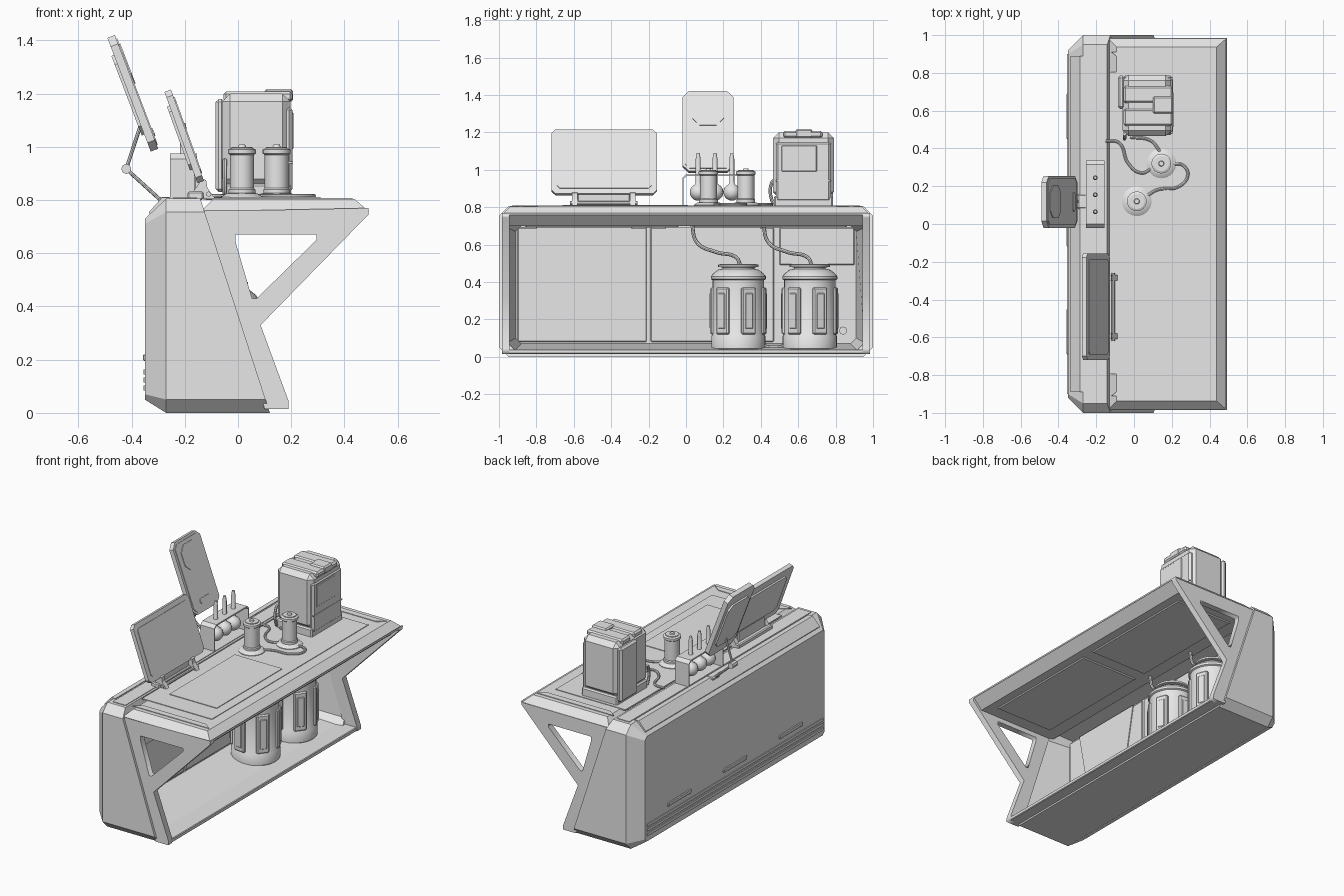
import bpy, bmesh, math
from mathutils import Matrix, Vector

old = bpy.data.objects.get("Cube")
if old:
    bpy.data.objects.remove(old, do_unlink=True)

grey = bpy.data.materials.new("light_grey")
grey.use_nodes = True
grey.diffuse_color = (.8, .8, .8, 1)
grey.node_tree.nodes["Principled BSDF"].inputs["Base Color"].default_value = (.8, .8, .8, 1)


def add_mesh(name, mesh, smooth=False):
    part = bpy.data.objects.new(name, mesh)
    bpy.context.collection.objects.link(part)
    mesh.materials.clear()
    mesh.materials.append(grey)
    if smooth:
        bpy.ops.object.select_all(action="DESELECT")
        part.select_set(True)
        bpy.context.view_layer.objects.active = part
        bpy.ops.object.shade_smooth_by_angle(angle=math.radians(35))
    return part


def finish(name, bm, smooth=False):
    bmesh.ops.recalc_face_normals(bm, faces=bm.faces)
    mesh = bpy.data.meshes.new(name)
    bm.to_mesh(mesh)
    bm.free()
    return add_mesh(name, mesh, smooth)


def box(name, x, y, z, bevel=0, matrix=None):
    """Box from (low, high) pairs, optionally bevelled and moved."""
    bm = bmesh.new()
    size = Matrix.Diagonal((x[1] - x[0], y[1] - y[0], z[1] - z[0], 1))
    middle = Matrix.Translation((sum(x) / 2, sum(y) / 2, sum(z) / 2))
    bmesh.ops.create_cube(bm, size=1, matrix=middle @ size)
    if bevel:
        bmesh.ops.bevel(bm, geom=bm.edges[:], offset=bevel, segments=1, affect="EDGES")
    if matrix:
        bm.transform(matrix)
    return finish(name, bm)


def prism(name, points, depth, place):
    """Extrude a flat outline by depth, with place mapping each (u, v, w)."""
    bm = bmesh.new()
    face = bm.faces.new([bm.verts.new((u, v, 0)) for u, v in points])
    top = bmesh.ops.extrude_face_region(bm, geom=[face])["geom"]
    for vert in top:
        if isinstance(vert, bmesh.types.BMVert):
            vert.co.z = depth
    for vert in bm.verts:
        vert.co = place(*vert.co)
    return finish(name, bm)


def bake_curve(name, data, matrix=None, smooth=False):
    temp = bpy.data.objects.new("temp_curve", data)
    bpy.context.collection.objects.link(temp)
    graph = bpy.context.evaluated_depsgraph_get()
    mesh = bpy.data.meshes.new_from_object(temp.evaluated_get(graph))
    bpy.data.objects.remove(temp, do_unlink=True)
    mesh.name = name
    if matrix:
        mesh.transform(matrix)
    return add_mesh(name, mesh, smooth)


def tube(name, points, radius=.009, kind="AUTO"):
    data = bpy.data.curves.new(name, "CURVE")
    data.dimensions = "3D"
    data.bevel_depth, data.bevel_resolution, data.resolution_u = radius, 2, 8
    data.use_fill_caps = True
    spline = data.splines.new("BEZIER")
    spline.bezier_points.add(len(points) - 1)
    for knot, co in zip(spline.bezier_points, points):
        knot.co = co
        knot.handle_left_type = knot.handle_right_type = kind
    return bake_curve(name, data, smooth=True)


def lathe(name, profile, centre, steps=32):
    bm = bmesh.new()
    verts = [bm.verts.new((r, 0, z)) for r, z in profile]
    edges = [bm.edges.new(pair) for pair in zip(verts, verts[1:])]
    bmesh.ops.spin(bm, geom=verts + edges, cent=(0, 0, 0), axis=(0, 0, 1),
                   angle=math.tau, steps=steps)
    bmesh.ops.remove_doubles(bm, verts=bm.verts, dist=.0005)
    bm.transform(Matrix.Translation(centre))
    return finish(name, bm, True)


def octagon(wide, low, high, cut):
    return [(-wide, low + cut), (cut - wide, low), (wide - cut, low), (wide, low + cut),
            (wide, high - cut), (wide - cut, high), (cut - wide, high), (-wide, high - cut)]


# Cabinet shell, lofted from the back panel round the slanted mouth into the cavity
def slant(z):
    return -.14 + (.8 - z) * .325


bm = bmesh.new()
rings = []
for depth, outline in [(-.35, octagon(.92, .05, .73, .02)), (-.27, octagon(1, 0, .805, .05)),
                       (None, octagon(1, 0, .805, .05)), (None, octagon(.955, .035, .73, .04)),
                       (-.25, octagon(.91, .07, .7, .03))]:
    rings.append([bm.verts.new((slant(z) if depth is None else depth, y, z)) for y, z in outline])
for a, b in zip(rings, rings[1:]):
    for i in range(8):
        j = (i + 1) % 8
        bm.faces.new((a[i], a[j], b[j], b[i]))
bm.faces.new(rings[0])
bm.faces.new(rings[-1])
finish("cabinet_shell", bm)

# Back panel strips, tabs and the rail on the top chamfer
for i in range(3):
    low = .085 + i * .03
    box("back_strip", (-.355, -.345), (-.9, .9), (low, low + .018))
for middle in (-.57, 0, .57):
    box("back_tab", (-.357, -.345), (middle - .12, middle + .12), (.195, .22), .004)
prism("back_rail", [(-.33, .745), (-.335, .755), (-.285, .81), (-.255, .81), (-.255, .79)], 1.78,
      lambda x, z, d: (x, d - .89, z))
box("top_ledge", (-.245, -.155), (-.93, .93), (.8, .809))

# Inner wall panels with tapered covers, and a valve
for low, high, floor in ((-.9, -.21, .08), (-.19, .47, .08), (.5, .9, .49)):
    box("inner_panel", (-.252, -.24), (low, high), (floor, .69), .005)
for middle in (-.545, .145):
    prism("tapered_cover", [(-.255, .69), (-.2, .41), (.2, .41), (.255, .69)], .006,
          lambda y, z, d: (d - .24, y + middle, z))
tube("valve", [(-.25, .84, .14), (-.21, .84, .14)], .022, "VECTOR")

# Desk slab with sloped ends
bm = bmesh.new()
bm.free()
slab = prism("desk_slab", [(-.14, .7), (-.14, .804), (.485, .804), (.49, .77), (.425, .7)], 1.97,
             lambda x, z, d: (x, d - .985, z))
bm = bmesh.new()
bm.from_mesh(slab.data)
ends = [e for e in bm.edges if all(abs(v.co.y) > .98 and v.co.z > .8 for v in e.verts)]
bmesh.ops.bevel(bm, geom=ends, offset=.047, segments=1, affect="EDGES")
bm.to_mesh(slab.data)
bm.free()
box("desk_inlay", (-.13, .37), (-.795, .805), (.8, .808))
box("work_mat", (-.03, .31), (-.66, .01), (.8, .812))
for side in (-1, 1):
    prism("end_inlay", [(-.12, .91), (.43, .91), (.38, .87), (-.07, .87)], .005,
          lambda x, y, d: (x, y * side, d + .803))
    box("underside_panel", (-.05, .37), (side * .45 - .41, side * .45 + .41), (.692, .705), .006)

# Side frames with a triangular opening
frame_outline = [(-.135, .76), (.49, .76), (.49, .745), (.085, .33), (.19, .045), (.19, .015), (.1, .015)]
opening = [(-.01, .67), (.295, .67), (.295, .65), (.07, .43), (.053, .43), (-.01, .645)]
for side in (-1, 1):
    data = bpy.data.curves.new("side_frame", "CURVE")
    data.dimensions, data.fill_mode, data.extrude = "2D", "BOTH", .02
    for loop in (frame_outline, opening):
        spline = data.splines.new("POLY")
        spline.points.add(len(loop) - 1)
        spline.use_cyclic_u = True
        for knot, (x, z) in zip(spline.points, loop):
            knot.co = (x, z, 0, 1)
    turn = Matrix.Translation((0, side * .965, 0)) @ Matrix.Rotation(math.pi / 2, 4, "X")
    bake_curve("side_frame", data, turn)
box("floor_lip", (.06, .188), (-.96, .96), (.015, .04), .004)

# Tanks in the cavity with raised panels and hoses
tank = [(0, .035), (.135, .035), (.145, .045), (.145, .11), (.138, .12), (.138, .41), (.147, .415),
        (.147, .43), (.135, .445), (.11, .465), (.085, .47), (.085, .478), (.108, .48),
        (.108, .492), (.09, .497), (0, .497)]
for y in (.28, .662):
    lathe("tank", tank, (-.07, y, 0))
    for i in range(6):
        spot = Matrix.Translation((-.07, y, 0)) @ Matrix.Rotation(math.radians(23 + i * 60), 4, "Z")
        box("tank_panel", (.12, .148), (-.04, .04), (.12, .37), .007, spot)
        box("tank_panel_inset", (.13, .152), (-.022, .022), (.15, .34), .003, spot)
    tube("tank_hose", [(-.07, y + .01, .49), (-.07, y - .01, .53), (-.08, y - .12, .56),
                       (-.1, y - .22, .61), (-.1, y - .25, .72)], .01)
tube("floor_hose", [(-.07, .4, .06), (-.05, .47, .05), (-.07, .54, .06)], .01)

# Small canisters on the desk, joined by tubes
canister = [(0, .8), (.078, .8), (.078, .812), (.06, .824), (.05, .826), (.05, .84), (.045, .845),
            (.045, .97), (.052, .975), (.052, .99), (.04, .995), (.04, 1), (.015, 1), (.012, 1.008), (0, 1.008)]
for x, y in ((.015, .12), (.145, .32)):
    lathe("canister", canister, (x, y, 0))
for path in ([(-.15, .44), (-.08, .43), (-.03, .32), (.04, .27), (.1, .3)],
             [(-.02, .46), (.09, .44), (.14, .38)],
             [(.07, .15), (.12, .18), (.24, .2), (.285, .26), (.26, .31), (.2, .32)]):
    tube("desk_tube", [(x, y, .815) for x, y in path], .008)

# Tall appliance with lid strap, window and side column
box("appliance_base", (-.055, .2), (.47, .785), (.8, .86), .008)
box("appliance_body", (-.06, .197), (.466, .79), (.85, 1.2), .03)
box("appliance_front", (.17, .204), (.48, .775), (.83, 1.15), .012)
box("appliance_window", (.19, .208), (.51, .7), (.99, 1.13), .004)
box("appliance_seam", (.19, .206), (.48, .775), (.938, .944))
for low in (.52, .64):
    box("appliance_lid", (-.055, .205), (low, low + .09), (1.17, 1.208), .01)
box("lid_latch", (.1, .207), (.585, .675), (1.17, 1.217), .008)
box("appliance_column", (-.085, -.05), (.61, .785), (.83, 1.18), .012)
tube("appliance_pipe", [(-.05, .47, .82), (-.05, .458, .84), (-.05, .458, .93), (-.05, .475, .95)], .009)

# Rack arch with round flasks hanging through it
arch = [(-.02, .8), (-.02, .955), (0, .975), (.315, .975), (.335, .955), (.335, .8),
        (.328, .8), (.328, .952), (.312, .966), (.003, .966), (-.013, .952), (-.013, .8)]
prism("flask_rack", arch, .1, lambda y, z, d: (d - .255, y, z))
flask = [(0, .835)] + [(.045 * math.sin(a * .3), .88 - .045 * math.cos(a * .3)) for a in range(1, 10)]
flask += [(.013, .93), (.013, 1.06), (.008, 1.09), (0, 1.09)]
for y in (.065, .155, .245):
    lathe("flask", flask, (-.205, y, 0), 20)


# Tilted screens, local axes are sideways, up the slope and out of the face
def screen(name, y, foot, head, cut, thick, rim):
    (low, high), up = y, Vector((head[0] - foot[0], 0, head[1] - foot[1]))
    tall, up = up.length, up.normalized()
    side = Vector((0, 1, 0))
    out = side.cross(up)
    start = Vector((foot[0], (low + high) / 2, foot[1]))

    def place(u, v, w):
        return start + side * u + up * v + out * w

    wide = (high - low) / 2
    prism(name + "_case", octagon(wide, 0, tall, cut), -thick, place)
    prism(name + "_back", octagon(wide * .8, tall * .15, tall * .85, cut), -thick - .01, place)
    prism(name + "_face", octagon(wide - rim, rim, tall - rim, cut * .7), .004, place)
    return place


screen("wide_screen", (-.72, -.155), (-.128, .872), (-.252, 1.215), .022, .026, .03)
panel = screen("tall_screen", (-.02, .255), (-.3, .993), (-.463, 1.42), .035, .03, .015)
prism("tall_screen_dial", octagon(.085, .26, .42, .04), .008, panel)
prism("tall_screen_button", octagon(.05, .05, .08, .008), .008, panel)

# Wide screen stand
box("stand_plate", (-.19, -.13), (-.62, -.27), (.8, .832), .006)
box("stand_neck", (-.165, -.14), (-.58, -.3), (.82, .9), .005)
tube("stand_bar", [(-.11, -.62, .822), (-.11, -.26, .822)], .01, "VECTOR")
for y in (-.61, -.3):
    prism("stand_foot", [(-.17, .83), (-.135, .88), (-.12, .875), (-.115, .845), (-.085, .805), (-.12, .805)],
          .03, lambda x, z, d: (x, y + d, z))

# Jointed arm of the tall screen
tube("arm_upper", [(-.36, .12, 1.1), (-.42, .12, .917)], .007, "VECTOR")
tube("arm_lower", [(-.42, .12, .917), (-.28, .12, .79)], .007, "VECTOR")
tube("arm_joint", [(-.42, .095, .917), (-.42, .145, .917)], .019, "VECTOR")
box("arm_clamp", (-.3, -.25), (.08, .16), (.77, .812), .008)
